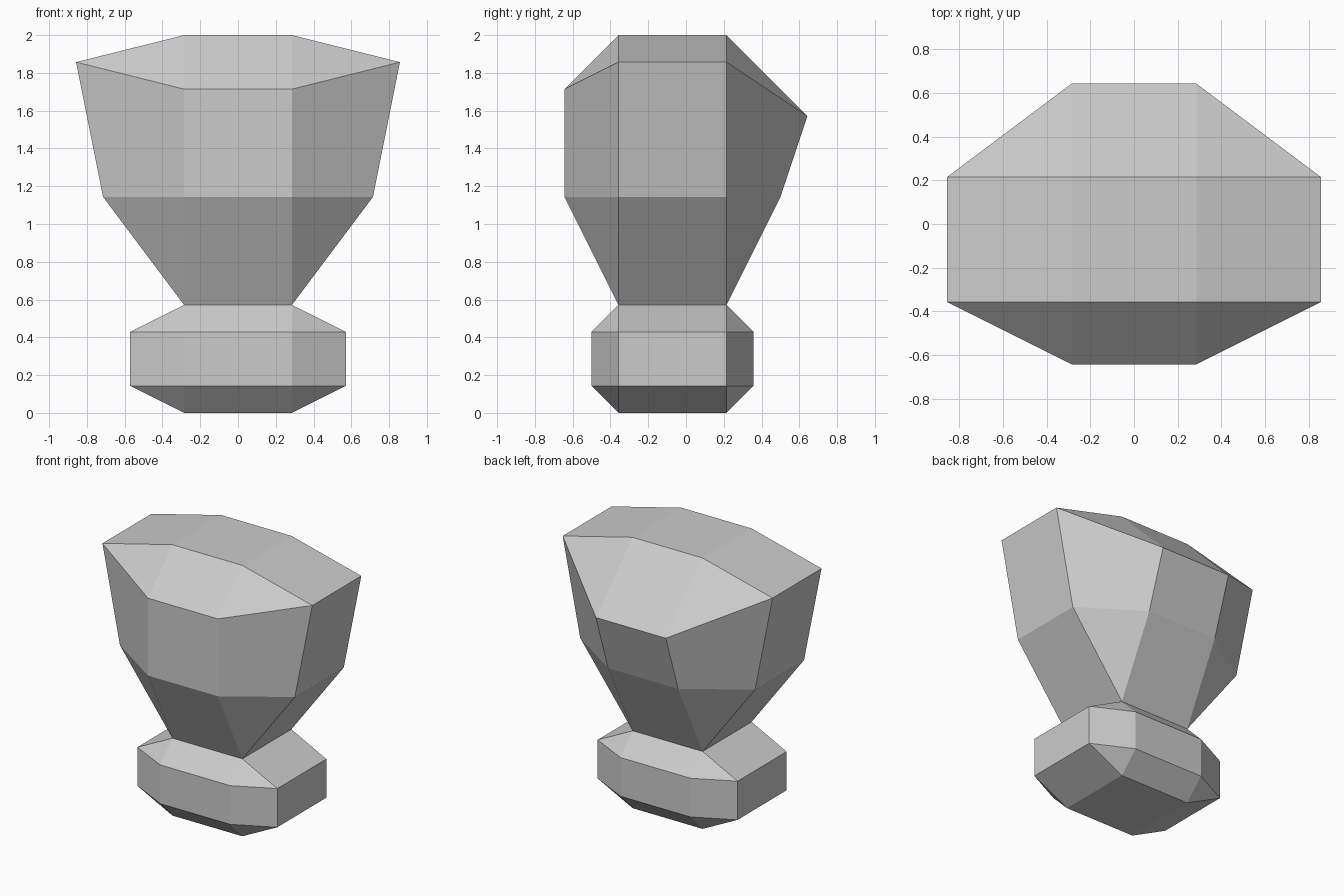
import bpy
import bmesh

if "Cube" in bpy.data.objects:
    bpy.data.objects.remove(bpy.data.objects["Cube"])

U = 1 / 7                      # grid unit of the model
HX, Y0, Y1 = 2, -2.5, 1.5      # shared central rectangle


def ring(side, front, back, z_side, z_front=None, z_back=None):
    """Eight-point ring: the central rectangle pushed out on each side."""
    zf = z_side if z_front is None else z_front
    zb = z_side if z_back is None else z_back
    right = [(HX, Y0 - front, zf), (HX + side, Y0, z_side),
             (HX + side, Y1, z_side), (HX, Y1 + back, zb)]
    return right + [(-x, y, z) for x, y, z in reversed(right)]


def loft(name, rings, cap_bottom=False, cap_top=False):
    bm = bmesh.new()
    rows = [[bm.verts.new((x * U, y * U, z * U)) for x, y, z in r] for r in rings]
    for low, high in zip(rows, rows[1:]):
        for i in range(8):
            j = (i + 1) % 8
            bm.faces.new((low[i], low[j], high[j], high[i]))
    if cap_bottom:
        bm.faces.new(rows[0][::-1])
    if cap_top:
        bm.faces.new(rows[-1])
    # Rings without push-out collapse to plain rectangles
    bmesh.ops.remove_doubles(bm, verts=bm.verts[:], dist=1e-4)
    mesh = bpy.data.meshes.new(name)
    bm.to_mesh(mesh)
    bm.free()
    obj = bpy.data.objects.new(name, mesh)
    bpy.context.collection.objects.link(obj)
    return obj


# Bevelled foot block, open at the waist
loft("base", [ring(0, 0, 0, 0), ring(2, 1, 1, 1),
              ring(2, 1, 1, 3), ring(0, 0, 0, 4)], cap_bottom=True)

# Flaring head with a sloped rim, lower at the back
loft("head", [ring(0, 0, 0, 4), ring(3, 2, 2, 8),
              ring(4, 2, 3, 13, 12, 11), ring(0, 0, 0, 14)], cap_top=True)
